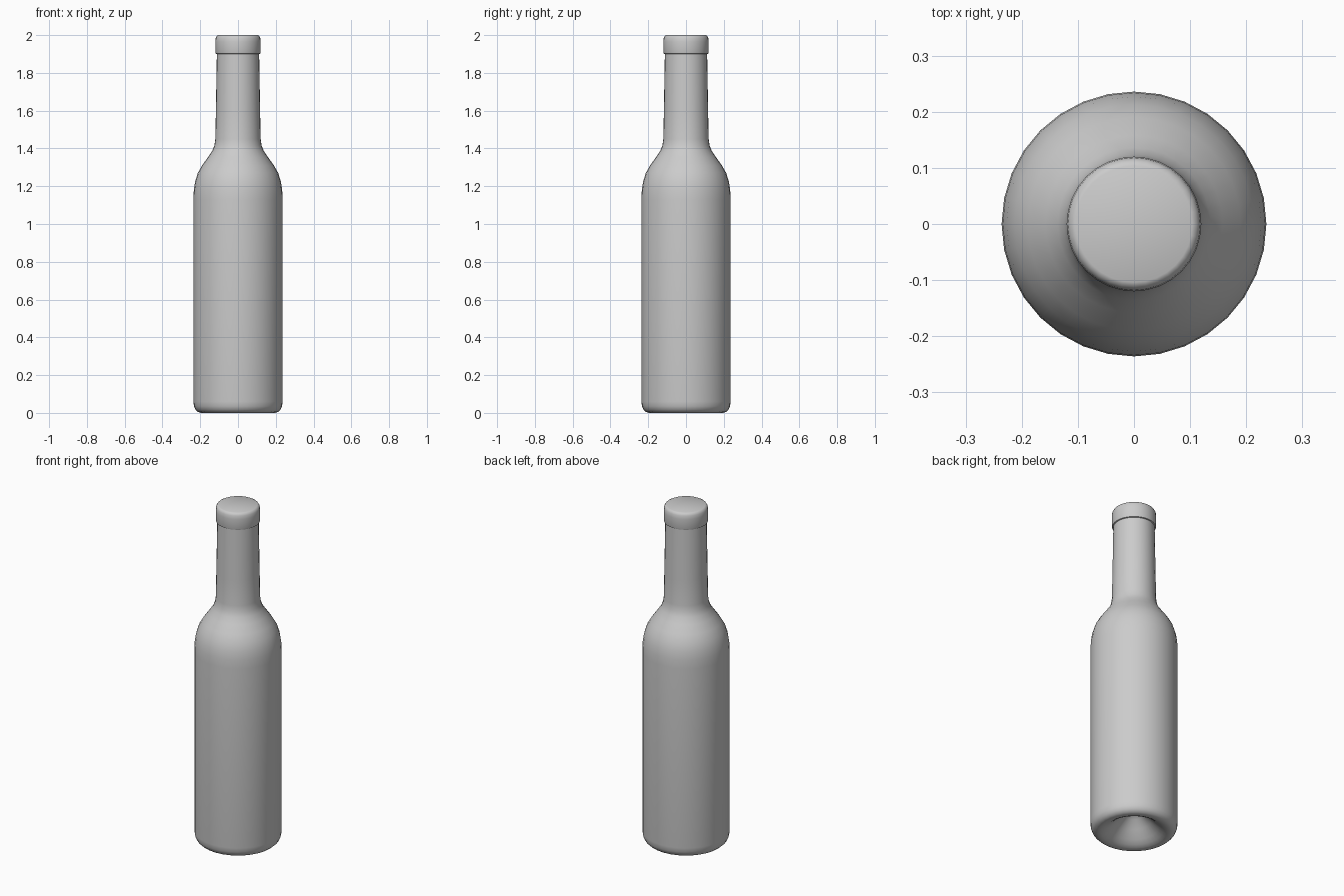
import bpy, bmesh, math

if "Cube" in bpy.data.objects:
    bpy.data.objects.remove(bpy.data.objects["Cube"])

SIDES = 32


def lathe(name, profile):
    """Spin an (r, z) profile round the z axis into a closed, smooth solid."""
    bm = bmesh.new()
    verts = [bm.verts.new((r, 0, z)) for r, z in profile]
    edges = [bm.edges.new(pair) for pair in zip(verts, verts[1:])]
    bmesh.ops.spin(bm, geom=verts + edges, cent=(0, 0, 0), axis=(0, 0, 1),
                   angle=math.tau, steps=SIDES, use_duplicate=False)
    bmesh.ops.remove_doubles(bm, verts=bm.verts, dist=0.0005)
    bmesh.ops.recalc_face_normals(bm, faces=bm.faces)
    mesh = bpy.data.meshes.new(name)
    bm.to_mesh(mesh)
    bm.free()
    obj = bpy.data.objects.new(name, mesh)
    bpy.context.collection.objects.link(obj)
    bpy.ops.object.select_all(action='DESELECT')
    obj.select_set(True)
    bpy.context.view_layer.objects.active = obj
    bpy.ops.object.shade_smooth_by_angle(angle=math.radians(50))
    return obj


# hollow punt under the base
punt = [(0, 0.13), (0.025, 0.126), (0.05, 0.11), (0.09, 0.07),
        (0.13, 0.03), (0.155, 0.012), (0.175, 0.003)]
# rounded foot and straight body
body = [(0.195, 0), (0.212, 0.005), (0.225, 0.017), (0.233, 0.035),
        (0.236, 0.06), (0.236, 1.13)]
# shoulder curving into the slightly tapered neck
shoulder = [(0.234, 1.18), (0.227, 1.225), (0.213, 1.27), (0.19, 1.31),
            (0.158, 1.355), (0.136, 1.388), (0.125, 1.415), (0.12, 1.45)]
neck = [(0.117, 1.6), (0.112, 1.9)]
# lip ring and closed top
lip = [(0.118, 1.902), (0.12, 1.908), (0.12, 1.965), (0.118, 1.985),
       (0.112, 1.996), (0.104, 2.0), (0, 2.0)]

lathe("bottle", punt + body + shoulder + neck + lip)
